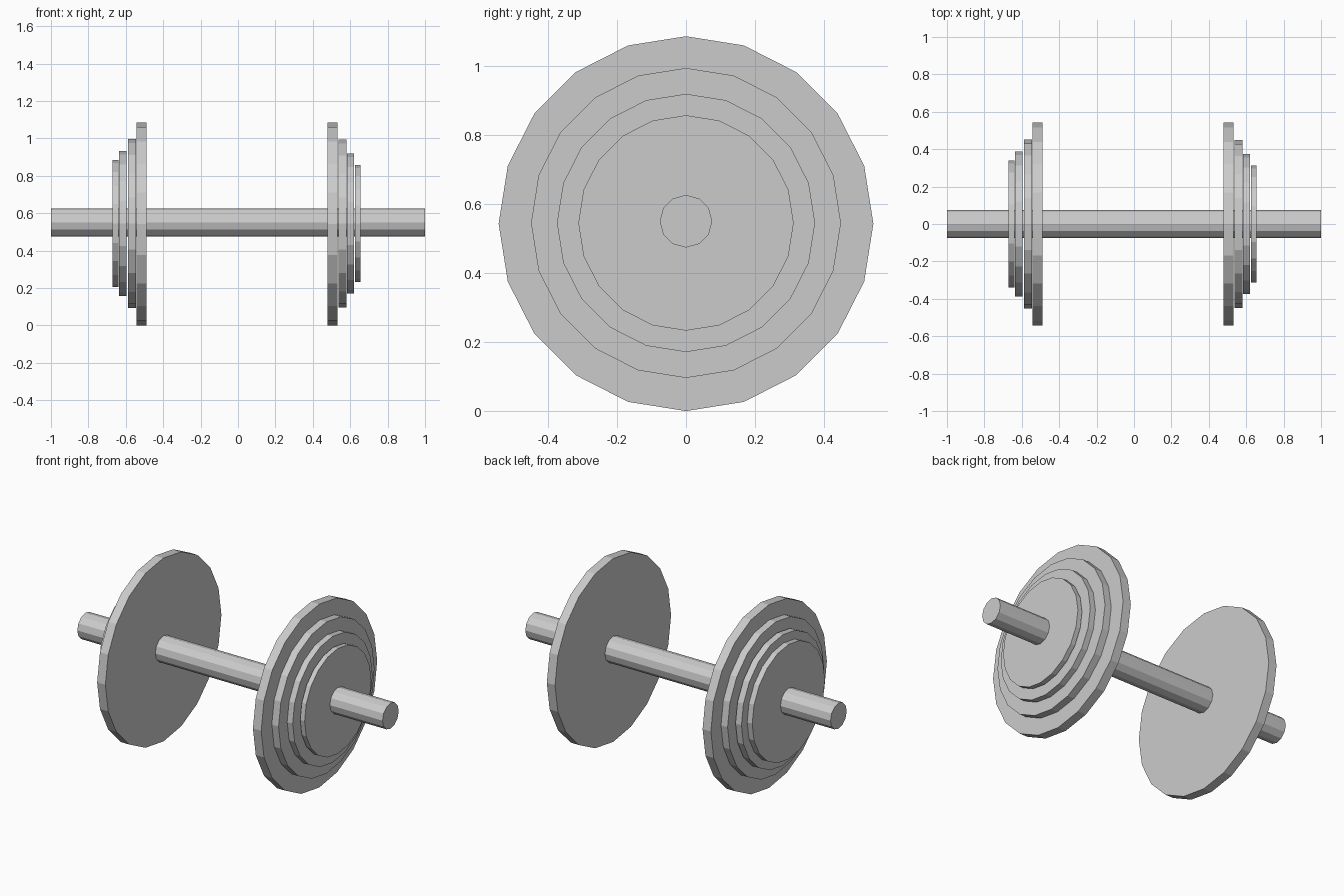
import bpy
import math

cube = bpy.data.objects.get("Cube")
if cube:
    bpy.data.objects.remove(cube, do_unlink=True)

steel = bpy.data.materials.new("grey_steel")
steel.use_nodes = True
grey = (0.6, 0.6, 0.6, 1)
steel.diffuse_color = grey
steel.node_tree.nodes["Principled BSDF"].inputs["Base Color"].default_value = grey


def disc(name, x0, x1, radius, z, sides):
    """Flat-sided cylinder along x with a corner pointing straight up."""
    bpy.ops.mesh.primitive_cylinder_add(
        vertices=sides, radius=radius, depth=x1 - x0,
        location=((x0 + x1) / 2, 0, z), rotation=(math.pi / 2, 0, math.pi / 2))
    ob = bpy.context.object
    ob.name = name
    ob.data.materials.append(steel)
    return ob


# Handle bar
disc("handle_bar", -1, 1, 0.076, 0.55, 12)

# Weight plates, from the inner large one outward: x start, x end, radius
left_plates = [(0.478, 0.532, 0.543), (0.536, 0.580, 0.449),
               (0.584, 0.620, 0.374), (0.626, 0.655, 0.312)]
right_plates = [(-0.543, -0.489, 0.543), (-0.589, -0.546, 0.452),
                (-0.635, -0.596, 0.388), (-0.672, -0.639, 0.340)]

for side, plates in (("left", left_plates), ("right", right_plates)):
    for i, (x0, x1, radius) in enumerate(plates, 1):
        disc(f"{side}_weight_plate_{i}", x0, x1, radius, 0.543 if i == 1 else 0.545, 20)
